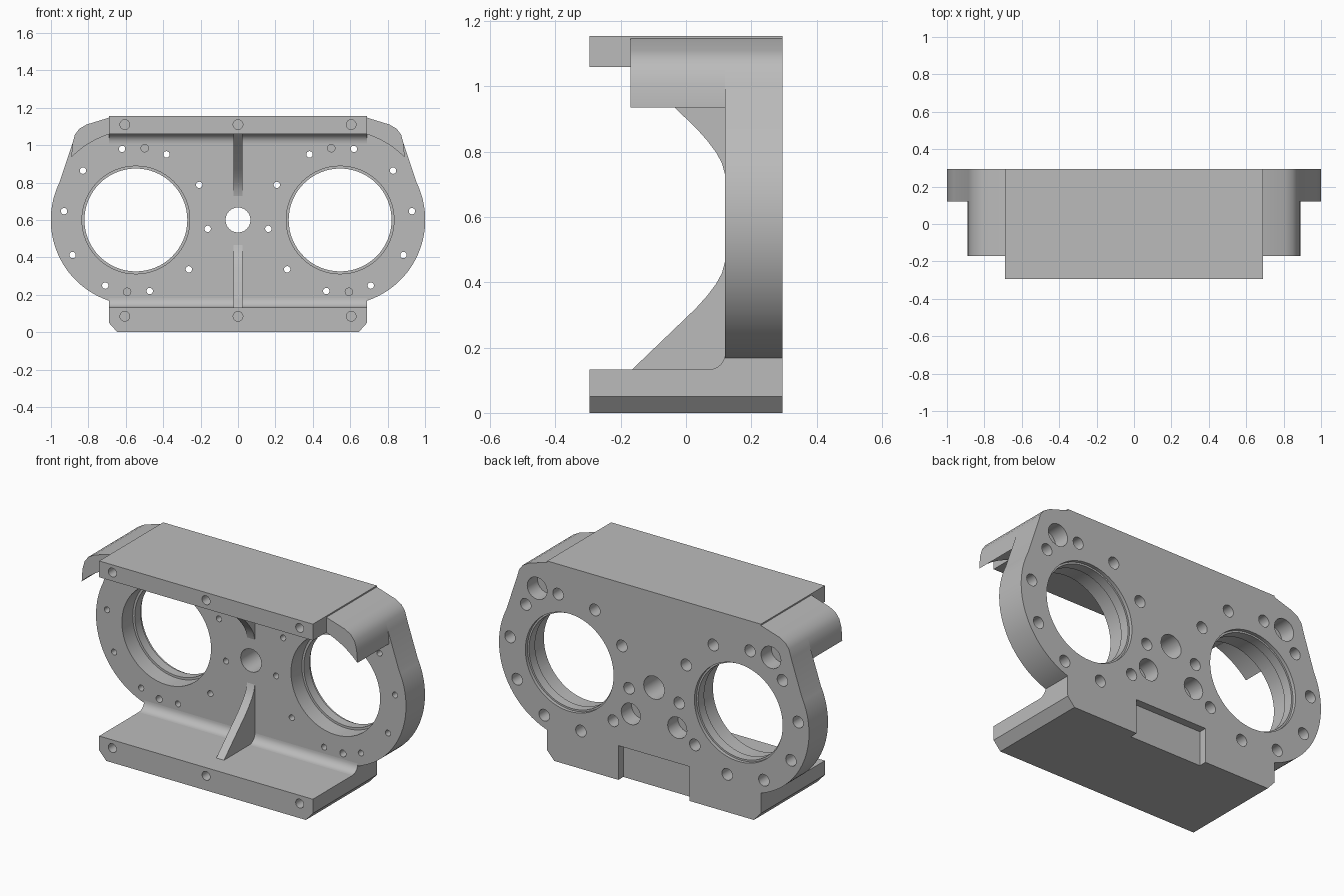
import bpy, bmesh, math
from mathutils import Matrix

if "Cube" in bpy.data.objects:
    bpy.data.objects.remove(bpy.data.objects["Cube"], do_unlink=True)

grey = bpy.data.materials.new("cast_grey")
grey.use_nodes = True
grey.diffuse_color = (0.5, 0.5, 0.5, 1)
grey.node_tree.nodes["Principled BSDF"].inputs["Base Color"].default_value = (0.5, 0.5, 0.5, 1)

FRONT, BACK, FACE = -0.295, 0.295, 0.12   # FACE is the front of the upright plate
CX, CZ = 0.546, 0.6                       # bore centre
WIDE, TOP = 0.69, 1.155


def finish(name, bm):
    bmesh.ops.recalc_face_normals(bm, faces=bm.faces)
    mesh = bpy.data.meshes.new(name)
    bm.to_mesh(mesh)
    bm.free()
    mesh.materials.append(grey)
    obj = bpy.data.objects.new(name, mesh)
    bpy.context.collection.objects.link(obj)
    return obj


def prism(name, pts, a, b, axis="y"):
    """Extrude an (x, z) outline along y, or a (y, z) outline along x."""
    bm = bmesh.new()
    place = (lambda p, d: (p[0], d, p[1])) if axis == "y" else (lambda p, d: (d, p[0], p[1]))
    face = bm.faces.new([bm.verts.new(place(p, a)) for p in pts])
    ext = bmesh.ops.extrude_face_region(bm, geom=[face])["geom"]
    shift = (0, b - a, 0) if axis == "y" else (b - a, 0, 0)
    bmesh.ops.translate(bm, verts=[v for v in ext if isinstance(v, bmesh.types.BMVert)], vec=shift)
    return finish(name, bm)


def arc(cx, cz, r, start, end, n):
    angles = [math.radians(start + (end - start) * i / n) for i in range(n + 1)]
    return [(cx + r * math.cos(t), cz + r * math.sin(t)) for t in angles]


def mirror(pts):
    return [(-x, z) for x, z in reversed(pts)]


def drill(bm, x, z, r, y0, y1):
    spot = Matrix.Translation((x, (y0 + y1) / 2, z)) @ Matrix.Rotation(math.pi / 2, 4, "X")
    bmesh.ops.create_cone(bm, cap_ends=True, segments=64 if r > 0.2 else 24,
                          radius1=r, radius2=r, depth=y1 - y0, matrix=spot)


def cut(obj, *cutters):
    """Subtract the cutters, bake the result and delete them."""
    for c in cutters:
        mod = obj.modifiers.new("cut", "BOOLEAN")
        mod.operation, mod.solver, mod.object = "DIFFERENCE", "EXACT", c
    bpy.context.view_layer.update()
    deps = bpy.context.evaluated_depsgraph_get()
    baked = bpy.data.meshes.new_from_object(obj.evaluated_get(deps))
    obj.modifiers.clear()
    obj.data = baked
    for c in cutters:
        bpy.data.objects.remove(c, do_unlink=True)


# Upright plate outline, right half from bottom to top
shoulder = [(0.89, 0.95), (0.885, 1.01), (0.872, 1.056), (0.848, 1.088), (0.81, 1.11), (WIDE, 1.147)]
half = [(0.645, 0), (WIDE, 0.05)] + arc(CX, CZ, 0.455, -71.5, 26, 36) + shoulder[1:] + [(WIDE, TOP)]
plate = prism("upright_plate", half + mirror(half), FACE, BACK)

# Plate holes: narrow through holes, then wide counterbores and pockets
narrow, wide = bmesh.new(), bmesh.new()
drill(narrow, 0, CZ, 0.067, 0, 0.4)
for s in (-1, 1):
    drill(narrow, s * CX, CZ, 0.275, 0, 0.4)
    drill(wide, s * CX, CZ, 0.288, 0, 0.22)
    drill(wide, s * CX, CZ, 0.285, 0.275, 0.4)
    for i in range(10):
        t = math.radians(29 + 36 * i)
        x, z = s * (-CX + 0.387 * math.cos(t)), CZ + 0.387 * math.sin(t)
        drill(narrow, x, z, 0.017, 0, 0.4)
        drill(wide, x, z, 0.034, 0.19, 0.4)
    for deg in (83, 263):
        t = math.radians(deg)
        drill(narrow, s * (-CX + 0.387 * math.cos(t)), CZ + 0.387 * math.sin(t), 0.02, 0, 0.17)
    drill(wide, s * 0.755, 0.978, 0.064, 0.2, 0.4)
    drill(wide, s * 0.15, 0.406, 0.062, 0.2, 0.4)
slot = prism("slot_cutter", [(-0.23, -0.1), (0.23, -0.1), (0.23, 0.2), (-0.23, 0.2)], 0.25, 0.4)
cut(plate, finish("narrow_cutter", narrow), finish("wide_cutter", wide), slot)

# Foot and top shelf, each with three blind holes in the front edge
foot_half = [(0.645, 0), (WIDE, 0.05), (WIDE, 0.133)]
shelf_half = [(WIDE, 1.06), (WIDE, TOP)]
for name, pts, z in (("foot", foot_half, 0.085), ("top_shelf", shelf_half, 1.11)):
    slab = prism(name, pts + mirror(pts), FRONT, FACE)
    holes = bmesh.new()
    for x in (-0.605, 0, 0.605):
        drill(holes, x, z, 0.026, -0.4, -0.2)
    cut(slab, finish("edge_cutter", holes))

# Curved hoods beside the shelf
hood = arc(CX, CZ, 0.48, 72.5, 44.2, 14) + shoulder
prism("left_hood", hood, -0.17, FACE)
prism("right_hood", mirror(hood), -0.17, FACE)

# Ribs and fillets, the upper ones mirrored from the lower ones
rib = [(FACE, 0.133), (-0.165, 0.133), (0.03, 0.32), (0.065, 0.359),
       (0.092, 0.395), (0.11, 0.428), (FACE, 0.465)]
fillet = [(FACE, 0.133)] + arc(0.07, 0.183, 0.05, -90, 0, 8)
for level, flip in (("lower", False), ("upper", True)):
    for name, pts, w in (("rib", rib, 0.025), ("fillet", fillet, WIDE)):
        if flip:
            pts = [(y, 1.193 - z) for y, z in pts]
        prism(level + "_" + name, pts, -w, w, "x")

# Smooth round surfaces, keep edges crisp
bpy.ops.object.select_all(action="DESELECT")
for o in bpy.context.scene.objects:
    if o.type == "MESH":
        o.select_set(True)
        bpy.context.view_layer.objects.active = o
bpy.ops.object.shade_smooth_by_angle(angle=math.radians(30))
